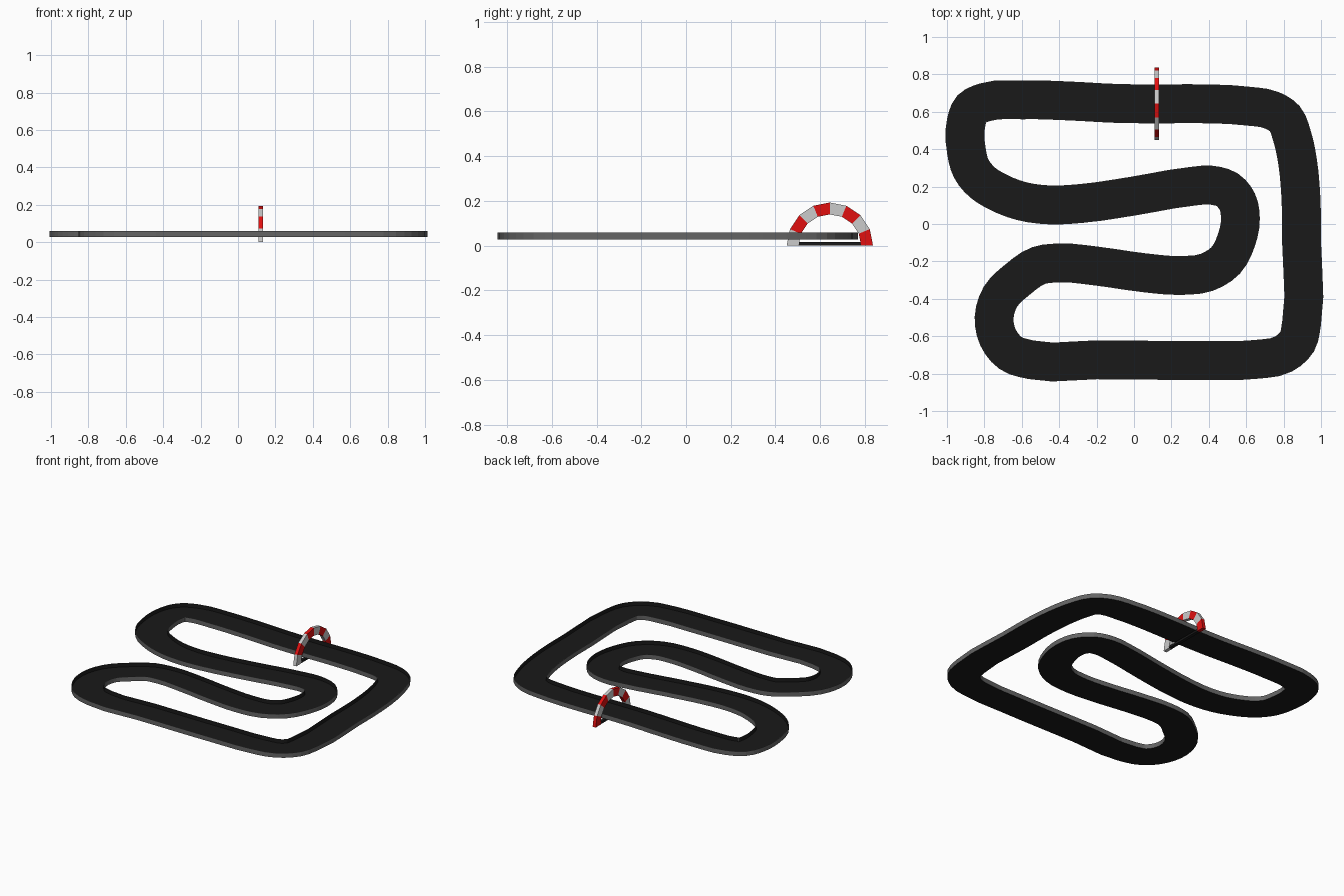
import bpy, math
from mathutils import Vector

if "Cube" in bpy.data.objects:
    bpy.data.objects.remove(bpy.data.objects["Cube"])


def material(name, rgb):
    m = bpy.data.materials.new(name)
    m.diffuse_color = (*rgb, 1)
    m.use_nodes = True
    m.node_tree.nodes["Principled BSDF"].inputs["Base Color"].default_value = m.diffuse_color
    return m


asphalt = material("asphalt", (0.01, 0.01, 0.01))
wall_grey = material("wall_grey", (0.13, 0.13, 0.13))
red = material("red", (0.75, 0.005, 0.005))
white = material("white", (0.6, 0.6, 0.6))


def add_mesh(name, verts, faces, mats, indices):
    me = bpy.data.meshes.new(name)
    me.from_pydata(verts, [], faces)
    for m in mats:
        me.materials.append(m)
    for p, i in zip(me.polygons, indices):
        p.material_index = i
    ob = bpy.data.objects.new(name, me)
    bpy.context.collection.objects.link(ob)
    return ob


# Centreline of the circuit, clockwise from the start line
PATH = [(.12, .642), (.35, .643), (.6, .631), (.74, .607), (.805, .565), (.845, .47),
        (.875, .33), (.892, .15), (.896, -.1), (.896, -.53), (.872, -.63), (.8, -.695),
        (.65, -.724), (.4, -.729), (-.2, -.726), (-.55, -.726), (-.66, -.69), (-.728, -.605),
        (-.748, -.5), (-.715, -.39), (-.62, -.295), (-.51, -.222), (-.4, -.208), (-.2, -.225),
        (.05, -.26), (.24, -.275), (.39, -.258), (.49, -.195), (.548, -.085), (.569, .03),
        (.552, .12), (.5, .182), (.41, .208), (.3, .2), (0, .15), (-.28, .11), (-.45, .102),
        (-.6, .122), (-.73, .172), (-.81, .222), (-.87, .295), (-.896, .39), (-.896, .55),
        (-.868, .617), (-.8, .65), (-.6, .664), (-.35, .658), (-.1, .645)]


def smooth_loop(pts, steps=3):
    """Closed Catmull-Rom with chord-scaled tangents, so uneven spacing stays smooth."""
    P = [Vector(p) for p in pts]
    n, out = len(P), []
    d = [(P[(i + 1) % n] - P[i]).length for i in range(n)]
    T = []
    for i in range(n):
        a, b = d[i - 1], d[i]
        T.append(((P[i] - P[i - 1]) / a * b + (P[(i + 1) % n] - P[i]) / b * a) / (a + b))
    for i in range(n):
        j = (i + 1) % n
        for s in range(steps):
            t = s / steps
            out.append(P[i] * (2*t**3 - 3*t**2 + 1) + T[i] * d[i] * (t**3 - 2*t**2 + t)
                       + P[j] * (3*t**2 - 2*t**3) + T[j] * d[i] * (t**3 - t**2))
    return out


# Track: shallow channel section swept round the circuit, grey on the outer walls
W, I = 0.104, 0.1
SECTION = [(-W, .028), (-W, .06), (-I, .06), (-I, .034), (I, .034), (I, .06), (W, .06), (W, .028)]
WALL_SIDES = {0, 1, 5, 6}
line = smooth_loop(PATH)
n, k = len(line), len(SECTION)
verts, faces, idx = [], [], []
for i, p in enumerate(line):
    t = (line[(i + 1) % n] - line[i - 1]).normalized()
    side = Vector((-t.y, t.x))
    for o, z in SECTION:
        q = p + side * o
        verts.append((q.x, q.y, z))
for i in range(n):
    for j in range(k):
        a, b = i * k, ((i + 1) % n) * k
        faces.append((a + j, b + j, b + (j + 1) % k, a + (j + 1) % k))
        idx.append(1 if j in WALL_SIDES else 0)
add_mesh("track", verts, faces, [asphalt, wall_grey], idx)

# Start arch: half ring of eight flat segments, alternating white and red
X0, X1, CY, R_OUT, R_IN, SEGS = .11, .134, .643, .193, .14, 8
verts, faces, idx = [], [], []
for s in range(SEGS + 1):
    a = math.pi - math.pi * s / SEGS
    for x, r in ((X0, R_IN), (X1, R_IN), (X1, R_OUT), (X0, R_OUT)):
        verts.append((x, CY + r * math.cos(a), r * math.sin(a)))
for s in range(SEGS):
    for j in range(4):
        a, b = s * 4, s * 4 + 4
        faces.append((a + j, a + (j + 1) % 4, b + (j + 1) % 4, b + j))
        idx.append(s % 2)
faces += [(3, 2, 1, 0), tuple(SEGS * 4 + j for j in range(4))]
idx += [0, 1]
add_mesh("start_arch", verts, faces, [white, red], idx)

# Dark base bar joining the feet of the arch
bpy.ops.mesh.primitive_cube_add(size=1, location=((X0 + X1) / 2, CY, .008))
bar = bpy.context.object
bar.name = "arch_base"
bar.scale = (X1 - X0 - .002, 2 * R_OUT - .02, .015)
bar.data.materials.append(asphalt)
